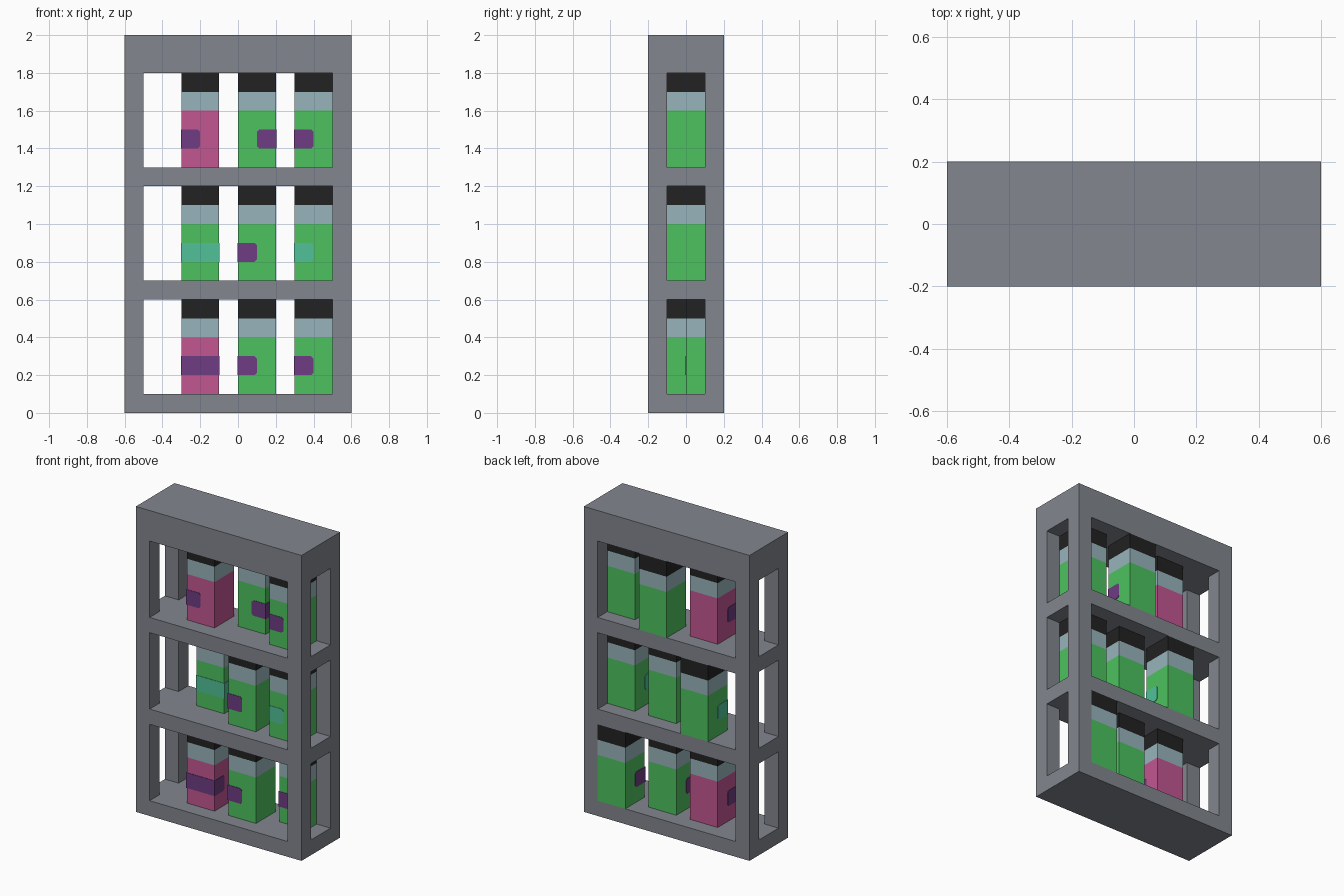
import bpy, bmesh
from mathutils import Matrix, Vector

if "Cube" in bpy.data.objects:
    bpy.data.objects.remove(bpy.data.objects["Cube"], do_unlink=True)


def material(name, rgb):
    """Flat material from 0-255 sRGB values, stored as linear."""
    lin = [(c / 255 / 12.92) if c < 11 else ((c / 255 + 0.055) / 1.055) ** 2.4 for c in rgb]
    m = bpy.data.materials.new(name)
    m.use_nodes = True
    m.diffuse_color = (*lin, 1)
    m.node_tree.nodes["Principled BSDF"].inputs["Base Color"].default_value = (*lin, 1)
    return m


GREY = material("shelf grey", (130, 134, 141))
GREEN = material("bottle green", (77, 194, 95))
PINK = material("bottle pink", (194, 87, 145))
GLASS = material("pale blue glass", (152, 180, 188))
BLACK = material("cap black", (34, 34, 34))
PURPLE = material("label purple", (110, 60, 130))
TEAL = material("label teal", (80, 193, 152))


def to_object(bm, name, mats, loc=(0, 0, 0)):
    bmesh.ops.recalc_face_normals(bm, faces=bm.faces)
    mesh = bpy.data.meshes.new(name)
    bm.to_mesh(mesh)
    bm.free()
    for m in mats:
        mesh.materials.append(m)
    ob = bpy.data.objects.new(name, mesh)
    ob.location = loc
    bpy.context.collection.objects.link(ob)
    return ob


def add_box(bm, size, centre):
    mat = Matrix.Translation(centre) @ Matrix.Diagonal((*size, 1))
    bmesh.ops.create_cube(bm, size=1, matrix=mat)


# Shelf levels: floor height of each compartment
LEVELS = [0.1, 0.7, 1.3]
GAP = 0.5

# Shelf frame: solid block with a cross-shaped opening cut through each level
bm = bmesh.new()
add_box(bm, (1.2, 0.4, 2), (0, 0, 1))
frame = to_object(bm, "shelf_frame", [GREY])

cross = [(-0.5, -0.3), (0.5, -0.3), (0.5, -0.1), (0.7, -0.1), (0.7, 0.1), (0.5, 0.1),
         (0.5, 0.3), (-0.5, 0.3), (-0.5, 0.1), (-0.7, 0.1), (-0.7, -0.1), (-0.5, -0.1)]
bm = bmesh.new()
for z in LEVELS:
    face = bm.faces.new([bm.verts.new((x, y, z)) for x, y in cross])
    top = bmesh.ops.extrude_face_region(bm, geom=[face])["geom"]
    bmesh.ops.translate(bm, vec=(0, 0, GAP),
                        verts=[v for v in top if isinstance(v, bmesh.types.BMVert)])
# the extrusion keeps its start face, so each cutter is closed
cutter = to_object(bm, "opening_cutter", [GREY])
cutter.hide_render = True

cut = frame.modifiers.new("openings", 'BOOLEAN')
cut.operation = 'DIFFERENCE'
cut.solver = 'EXACT'
cut.object = cutter
bpy.context.view_layer.objects.active = frame
bpy.ops.object.modifier_apply(modifier=cut.name)
bpy.data.objects.remove(cutter, do_unlink=True)


def bottle(name, colour, loc):
    """Square bottle: coloured body, pale shoulder and black cap."""
    bm = bmesh.new()
    add_box(bm, (0.2, 0.2, 0.5), (0, 0, 0.25))
    for z in (0.3, 0.4):
        bmesh.ops.bisect_plane(bm, geom=bm.verts[:] + bm.edges[:] + bm.faces[:],
                               plane_co=(0, 0, z), plane_no=(0, 0, 1))
    for f in bm.faces:
        z = f.calc_center_median().z
        f.material_index = 0 if z < 0.3 else 1 if z < 0.4 else 2
    return to_object(bm, name, [colour, GLASS, BLACK], loc)


def label(name, colour, side, loc):
    """Thin plate wrapped round the front corner(s), with clipped ends."""
    t, c = 0.003, 0.0125
    h = 0.1 + t
    path = [(-h, 0), (-h, -c), (-h, -h), (-c, -h), (0, -h),
            (c, -h), (h, -h), (h, -c), (h, 0)]
    path = {"left": path[:5], "right": path[4:], "both": path}[side]
    bm = bmesh.new()
    columns = []
    for i, (x, y) in enumerate(path):
        half = 0.05 - (c if i in (0, len(path) - 1) else 0)
        columns.append([bm.verts.new((x, y, 0.15 + s * half)) for s in (-1, 1)])
    for a, b in zip(columns, columns[1:]):
        bm.faces.new((a[0], b[0], b[1], a[1]))
    mesh = bpy.data.meshes.new(name)
    bm.to_mesh(mesh)
    bm.free()
    mesh.materials.append(colour)
    ob = bpy.data.objects.new(name, mesh)
    ob.location = loc
    bpy.context.collection.objects.link(ob)
    solid = ob.modifiers.new("thickness", 'SOLIDIFY')
    solid.thickness = t
    solid.offset = -1


# Bottles per level: column x, depth y, body colour, label colour, label side
STOCK = {
    "lower": [(-0.2, 0, PINK, PURPLE, "both"), (0.1, 0, GREEN, PURPLE, "left"),
              (0.4, 0.1, GREEN, PURPLE, "left")],
    "middle": [(-0.2, 0.1, GREEN, TEAL, "both"), (0.1, 0, GREEN, PURPLE, "left"),
               (0.4, 0, GREEN, TEAL, "left")],
    "upper": [(-0.2, 0, PINK, PURPLE, "left"), (0.1, 0.1, GREEN, PURPLE, "right"),
              (0.4, 0, GREEN, PURPLE, "left")],
}
for z, (row, items) in zip(LEVELS, STOCK.items()):
    for place, (x, y, body, tag, side) in zip(("right", "centre", "left"), items):
        bottle(f"{row}_{place}_bottle", body, (x, y, z))
        label(f"{row}_{place}_label", tag, side, (x, y, z))
